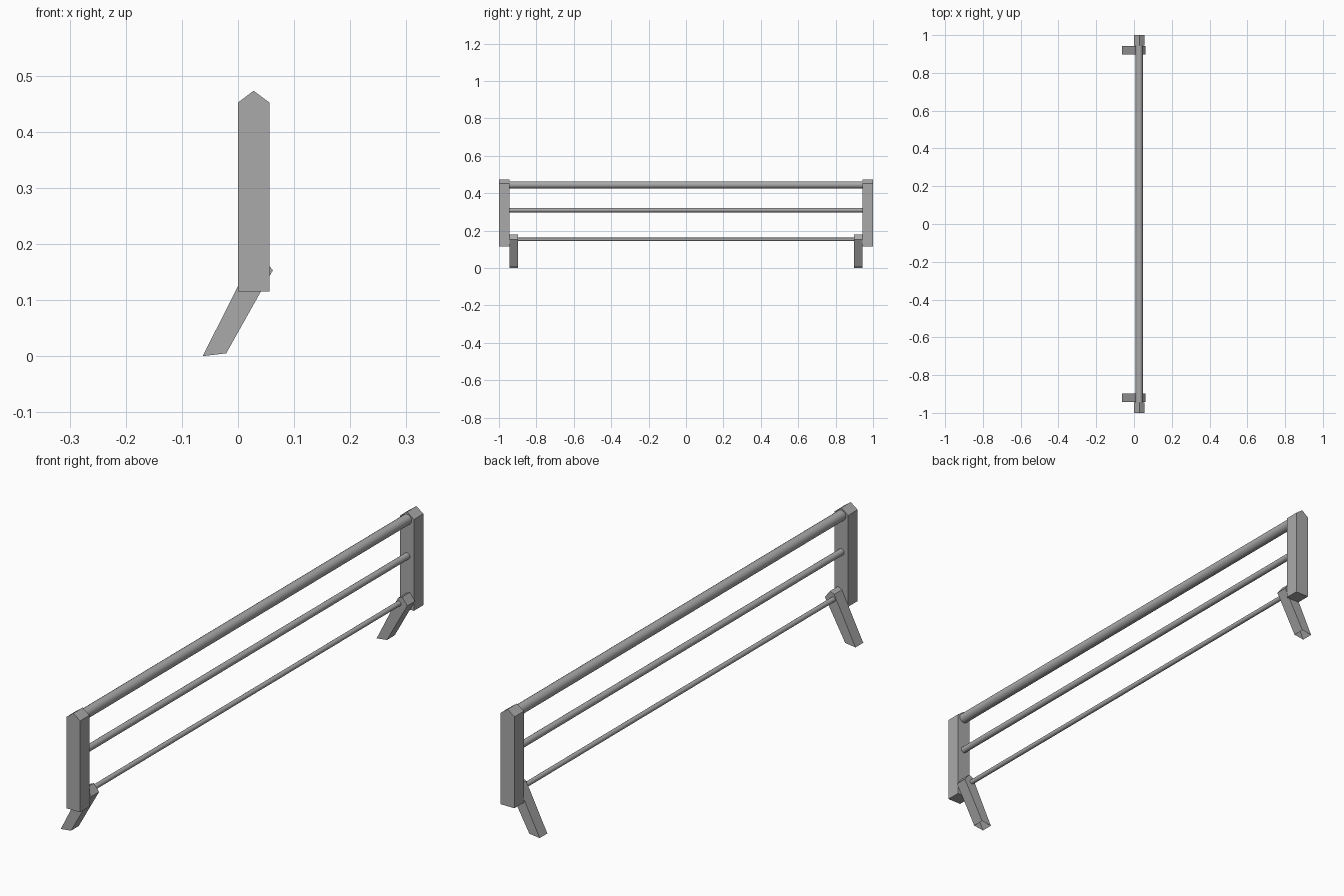
import bpy
import bmesh
import math
from mathutils import Matrix

cube = bpy.data.objects.get("Cube")
if cube:
    bpy.data.objects.remove(cube, do_unlink=True)

metal = bpy.data.materials.new("grey_metal")
metal.use_nodes = True
GREY = (0.4, 0.4, 0.4, 1)
metal.diffuse_color = GREY
metal.node_tree.nodes["Principled BSDF"].inputs["Base Color"].default_value = GREY


def finish(name, bm):
    bmesh.ops.recalc_face_normals(bm, faces=bm.faces)
    mesh = bpy.data.meshes.new(name)
    bm.to_mesh(mesh)
    bm.free()
    mesh.materials.append(metal)
    obj = bpy.data.objects.new(name, mesh)
    bpy.context.collection.objects.link(obj)
    return obj


def extrude_profile(name, profile, y0, y1, open_bottom=False):
    """Extrude an x-z outline along y; its first edge is the underside."""
    bm = bmesh.new()
    near = [bm.verts.new((x, y0, z)) for x, z in profile]
    far = [bm.verts.new((x, y1, z)) for x, z in profile]
    bm.faces.new(near)
    bm.faces.new(far[::-1])
    count = len(profile)
    for i in range(1 if open_bottom else 0, count):
        j = (i + 1) % count
        bm.faces.new((near[i], far[i], far[j], near[j]))
    return finish(name, bm)


def rail(name, z, radius, half_length=0.946, x=0.028):
    bm = bmesh.new()
    bmesh.ops.create_cone(bm, cap_ends=True, segments=16, radius1=radius,
                          radius2=radius, depth=2 * half_length)
    bm.transform(Matrix.Translation((x, 0, z)) @ Matrix.Rotation(math.pi / 2, 4, "X"))
    obj = finish(name, bm)
    bpy.ops.object.select_all(action="DESELECT")
    obj.select_set(True)
    bpy.context.view_layer.objects.active = obj
    bpy.ops.object.shade_smooth_by_angle(angle=math.radians(40))


# Peaked end posts and slanted hollow legs at both ends
post = [(0, 0.115), (0.056, 0.115), (0.056, 0.452), (0.028, 0.473), (0, 0.452)]
leg = [(-0.063, 0), (-0.021, 0.005), (0.062, 0.153), (0.041, 0.180), (0.024, 0.172)]
for side, label in ((-1, "front"), (1, "back")):
    extrude_profile(label + "_post", post, side * 0.945, side)
    extrude_profile(label + "_leg", leg, side * 0.898, side * 0.943, open_bottom=True)

# Three horizontal rails, thinner towards the ground
rail("top_rail", 0.445, 0.019)
rail("middle_rail", 0.310, 0.012)
rail("bottom_rail", 0.153, 0.009)
